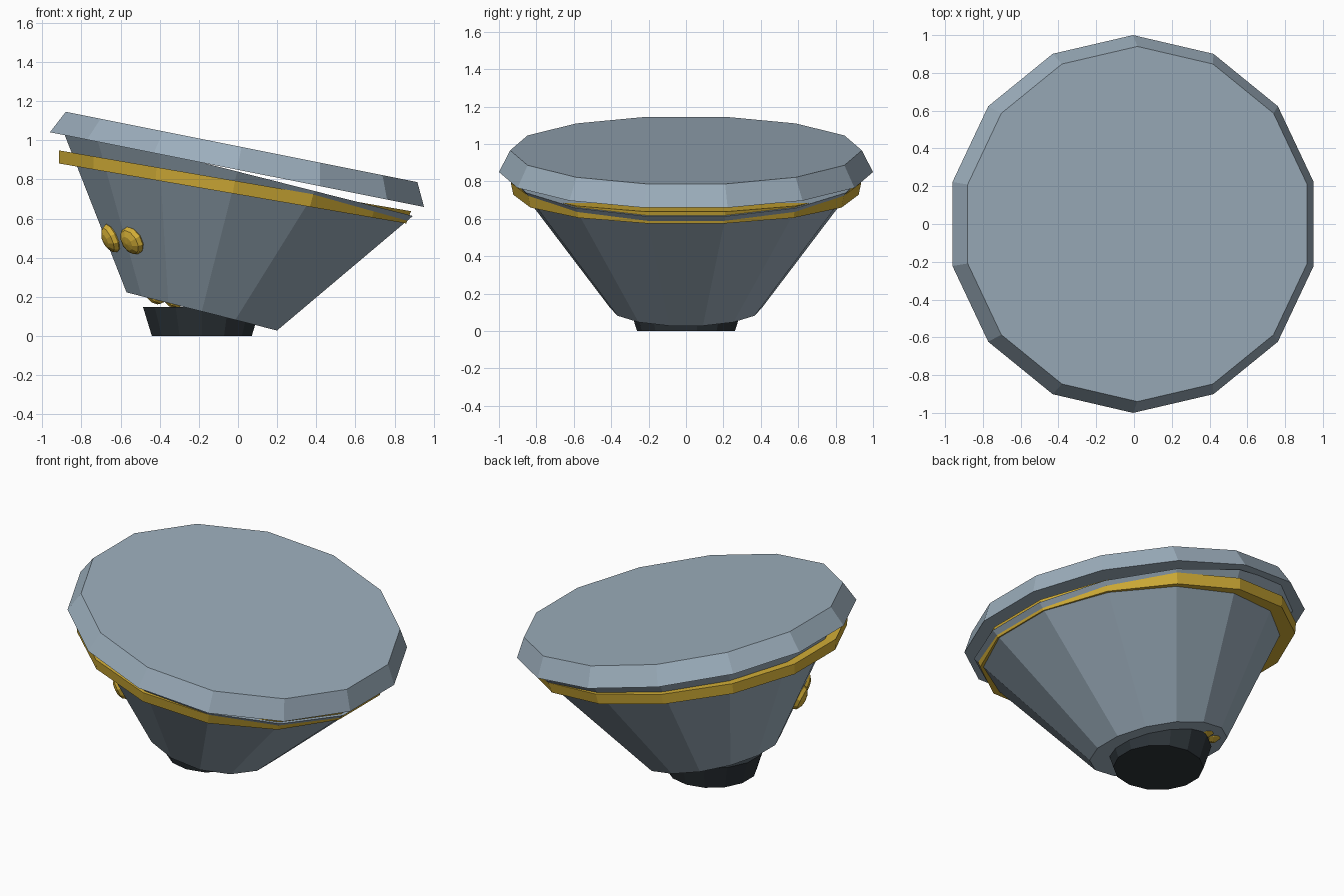
import bpy
from math import radians, sin, cos
from mathutils import Vector, Matrix

cube = bpy.data.objects.get("Cube")
if cube:
    bpy.data.objects.remove(cube, do_unlink=True)

SIDES = 14


def linear(c):
    c /= 255
    return c / 12.92 if c <= 0.04045 else ((c + 0.055) / 1.055) ** 2.4


def material(name, rgb):
    m = bpy.data.materials.new(name)
    m.use_nodes = True
    col = (*[linear(c) for c in rgb], 1)
    m.diffuse_color = col
    m.node_tree.nodes["Principled BSDF"].inputs["Base Color"].default_value = col
    return m


steel = material("blue grey steel", (156, 174, 188))
gold = material("gold", (212, 175, 55))
dark = material("charcoal", (45, 52, 57))


def frustum(name, mat, bottom, tilt, r_low, r_high, height):
    """Faceted tapered disc leaning towards +x, placed by its bottom centre."""
    axis = Vector((sin(radians(tilt)), 0, cos(radians(tilt))))
    centre = Vector((bottom[0], 0, bottom[1])) + axis * height / 2
    bpy.ops.mesh.primitive_cone_add(vertices=SIDES, radius1=r_low, radius2=r_high,
                                    depth=height, location=centre,
                                    rotation=(0, radians(tilt), 0))
    ob = bpy.context.object
    ob.name = name
    ob.data.materials.append(mat)
    return ob


def stud(name, place, normal, radius=0.078, thick=0.045):
    """Flattened low-poly ball whose short axis follows the normal."""
    bpy.ops.mesh.primitive_uv_sphere_add(segments=10, ring_count=6, radius=1)
    ob = bpy.context.object
    ob.name = name
    ob.data.materials.append(gold)
    ob.matrix_world = (Matrix.Translation(place)
                       @ normal.to_track_quat("Z", "Y").to_matrix().to_4x4()
                       @ Matrix.Diagonal((radius, radius, thick, 1)))


# Foot, tapered body, gold band and lid
frustum("foot", dark, (-0.185, 0), 0, 0.262, 0.308, 0.147)
frustum("body", steel, (-0.185, 0.125), 14.2, 0.407, 0.95, 0.738)
frustum("band", gold, (-0.027, 0.728), 9.8, 0.923, 0.937, 0.066)
frustum("lid", steel, (-0.005, 0.85), 11.3, 1.0, 0.94, 0.118)

# Studs on the side of the body, in the body's leaning frame
lean = Matrix.Translation((-0.185, 0, 0.125)) @ Matrix.Rotation(radians(14.2), 4, "Y")
for i, (angle, h) in enumerate([(202, 0.25), (223, 0.265)]):
    a = radians(angle)
    r = 0.407 + 0.736 * h - 0.01
    out = Vector((0.805 * cos(a), 0.805 * sin(a), -0.593))
    stud(f"side_stud_{i + 1}", lean @ Vector((r * cos(a), r * sin(a), h)),
         lean.to_3x3() @ out)

# Studs sunk into the underside beside the foot
for i, place in enumerate([(-0.42, 0.23, 0.225), (-0.33, 0.28, 0.205)]):
    stud(f"under_stud_{i + 1}", Vector(place), Vector((-0.6, 0.6, -0.5)), 0.07)
